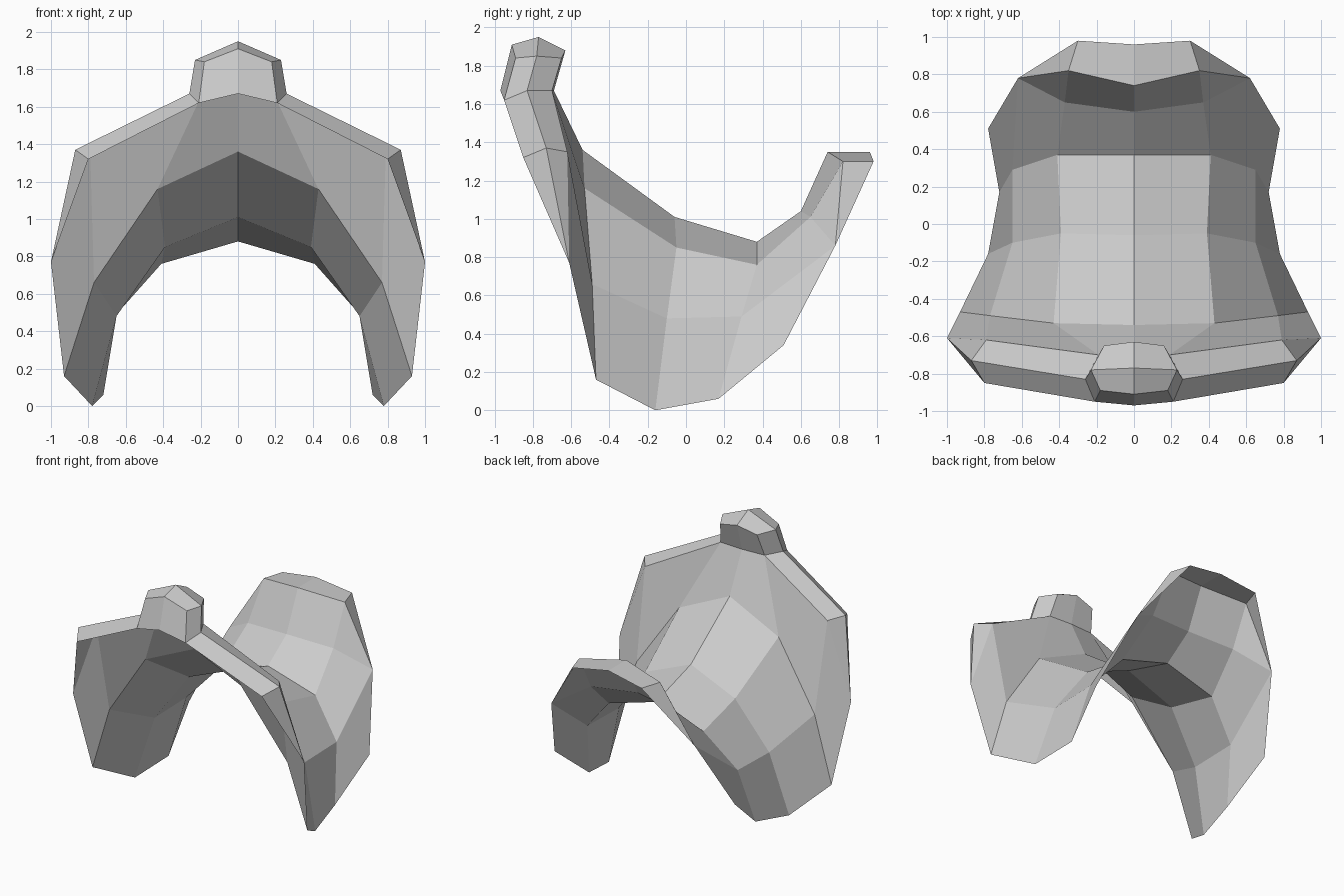
import bpy
import bmesh
from mathutils import Vector

# Remove the default object
default_cube = bpy.data.objects.get("Cube")
if default_cube:
    bpy.data.objects.remove(default_cube, do_unlink=True)

# One plain material for the whole saddle
grey = bpy.data.materials.new("plain grey")
grey.use_nodes = True
grey_colour = (0.6, 0.6, 0.6, 1.0)
grey.diffuse_color = grey_colour
grey.node_tree.nodes["Principled BSDF"].inputs["Base Color"].default_value = grey_colour


def loft(name, rows):
    """Bridge neighbouring rows of points into a flat shaded sheet, mirrored in x."""
    bm = bmesh.new()
    grid = [[bm.verts.new(Vector(point)) for point in row] for row in rows]
    for lower, upper in zip(grid, grid[1:]):
        for i in range(len(lower) - 1):
            bm.faces.new((lower[i], lower[i + 1], upper[i + 1], upper[i]))
    # Rows that meet in one point collapse there into triangles
    bmesh.ops.remove_doubles(bm, verts=bm.verts, dist=0.001)
    bmesh.ops.dissolve_degenerate(bm, edges=bm.edges, dist=0.001)
    mesh = bpy.data.meshes.new(name)
    bm.to_mesh(mesh)
    bm.free()
    mesh.materials.append(grey)
    part = bpy.data.objects.new(name, mesh)
    bpy.context.collection.objects.link(part)
    mirror = part.modifiers.new("mirror", 'MIRROR')
    mirror.use_axis = (True, False, False)
    mirror.use_clip = True
    return part


# Cross sections of the seat, from the centre line out to the skirt edge
pommel_back = [(0, -.69, 1.67), (.19, -.7, 1.67), (.79, -.62, 1.35), (1, -.61, .77)]
seat_front = [(0, -.54, 1.36), (.43, -.53, 1.16), (.77, -.49, .66), (.93, -.47, .16)]
seat_middle = [(0, -.06, 1.01), (.39, -.05, .85), (.65, -.1, .48), (.78, -.16, 0)]
seat_back = [(0, .37, .88), (.41, .37, .76), (.65, .29, .49), (.72, .17, .06)]
cantle_base = [(0, .6, 1.04), (.37, .65, 1.01), (.62, .78, .86), (.78, .51, .34)]

# Seat with its side skirts
loft("seat", [pommel_back, seat_front, seat_middle, seat_back, cantle_base])

# Raised back of the seat, with a flat rim turned outwards
cantle_corner = cantle_base[2]
cantle_inner = [(0, .74, 1.35), (.35, .82, 1.3), cantle_corner]
cantle_outer = [(0, .96, 1.35), (.3, .98, 1.3), cantle_corner]
loft("cantle", [cantle_base[:3], cantle_inner])
loft("cantle_rim", [cantle_inner, cantle_outer])

# Folded rim running from the horn down to the front corner of the skirt
front_corner = pommel_back[3]
rim_front = [(.21, -.95, 1.62), (.8, -.85, 1.32), front_corner]
rim_ridge = [(.26, -.83, 1.67), (.87, -.73, 1.37), front_corner]
loft("pommel_rim", [rim_front, rim_ridge, pommel_back[1:]])

# Horn: six sided wall rising from the rim
horn_base = [(0, -.97, 1.67), rim_front[0], rim_ridge[0], pommel_back[1], pommel_back[0]]
horn_top = [(0, -.91, 1.91), (.18, -.89, 1.84), (.23, -.78, 1.85), (.16, -.65, 1.84), (0, -.63, 1.88)]
loft("horn", [horn_base, horn_top])

# Folded cap of the horn
cap_ridge = [(0, -.77, 1.95), horn_top[2]]
loft("horn_cap", [horn_top[:2], cap_ridge, [horn_top[4], horn_top[3]]])
